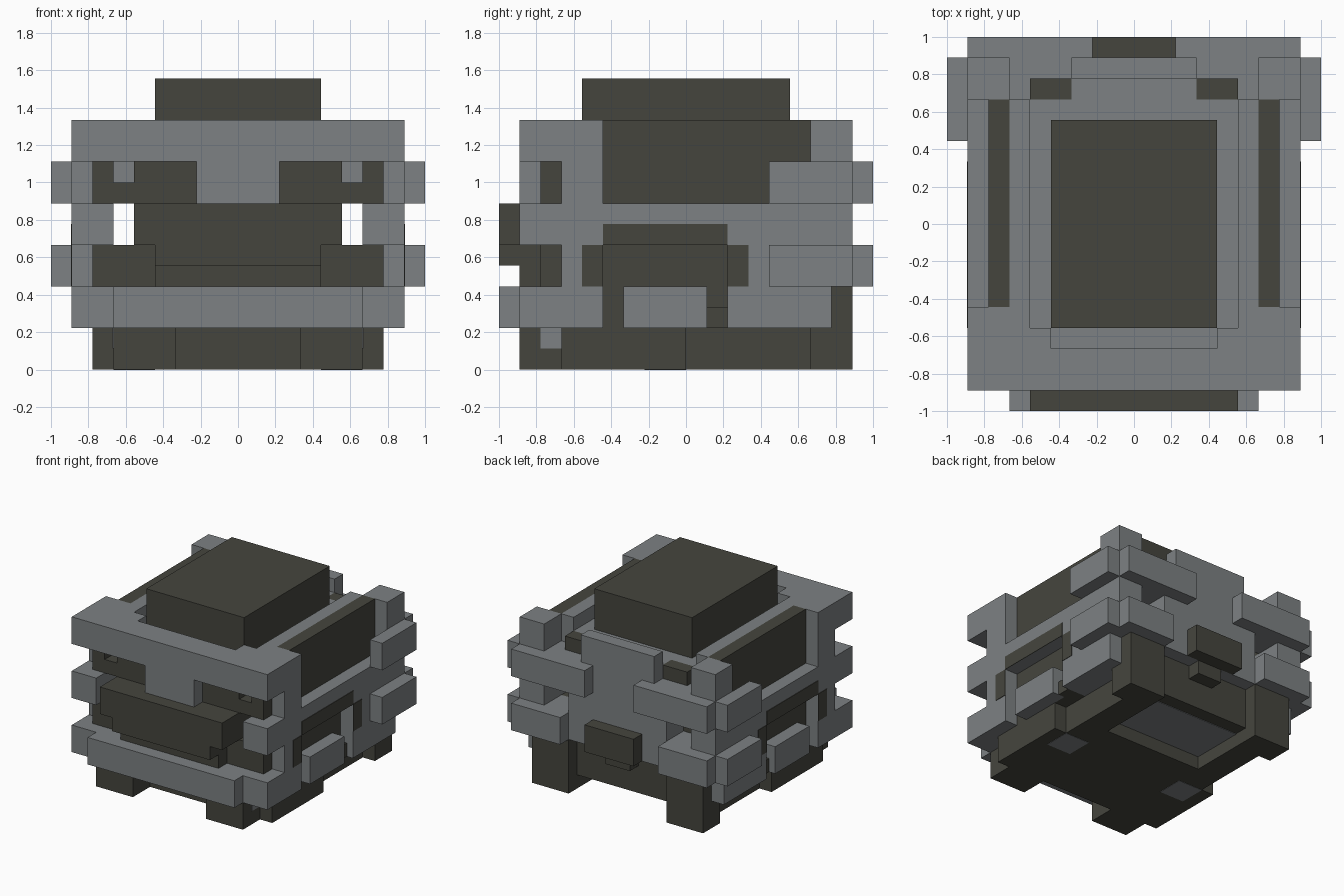
import bpy

U = 1 / 9  # one block of the grid

if "Cube" in bpy.data.objects:
    bpy.data.objects.remove(bpy.data.objects["Cube"], do_unlink=True)


def material(name, rgb):
    m = bpy.data.materials.new(name)
    m.use_nodes = True
    m.diffuse_color = (*rgb, 1)
    m.node_tree.nodes["Principled BSDF"].inputs["Base Color"].default_value = (*rgb, 1)
    return m


GREY = material("steel grey", (0.205, 0.22, 0.227))
DARK = material("dark olive", (0.06, 0.06, 0.048))


def box(name, mat, x, y, z):
    """Box from block ranges x, y, z."""
    verts = [(a * U, b * U, c * U) for c in z for b in y for a in x]
    faces = [(0, 2, 3, 1), (4, 5, 7, 6), (0, 1, 5, 4),
             (2, 6, 7, 3), (0, 4, 6, 2), (1, 3, 7, 5)]
    mesh = bpy.data.meshes.new(name)
    mesh.from_pydata(verts, [], faces)
    mesh.materials.append(mat)
    ob = bpy.data.objects.new(name, mesh)
    bpy.context.collection.objects.link(ob)
    return ob


def pair(name, mat, x, y, z):
    """The same box on both sides."""
    box("left_" + name, mat, x, y, z)
    box("right_" + name, mat, (-x[1], -x[0]), y, z)


# Inner core and top block
box("core", DARK, (-5, 5), (-6, 6), (6, 10))
box("lower_core", DARK, (-6, 6), (-6, 6), (2, 6))
box("top_block", DARK, (-4, 4), (-5, 5), (11, 14))

# Roof with a shallow channel around the top block
box("roof_floor", GREY, (-6, 6), (-6, 6), (10, 11))
pair("roof_rail", GREY, (5, 6), (-4, 6), (11, 12))
box("front_top_bar", GREY, (-8, 8), (-8, -6), (10, 12))
pair("front_top_shoulder", GREY, (4, 8), (-6, -5), (10, 12))
pair("front_top_corner", GREY, (5, 8), (-5, -4), (10, 12))

# Face: brow, eye slab with square holes, jaw and snout
box("brow", GREY, (-2, 2), (-8, -7), (8, 10))
box("eye_slab_middle", DARK, (-5, 5), (-7, -6), (8, 10))
pair("eye_slab_side", DARK, (6, 7), (-7, -6), (8, 10))
pair("eye_slab_sill", DARK, (5, 6), (-7, -6), (8, 9))
box("snout", DARK, (-5, 5), (-9, -6), (6, 8))
box("snout_lower", DARK, (-4, 4), (-9, -7), (5, 6))
box("chin", DARK, (-4, 4), (-8, -7), (4, 5))
box("jaw", DARK, (-7, 7), (-7, -6), (4, 6))
box("front_lower_bar", GREY, (-8, 8), (-8, -6), (2, 4))
box("front_bumper", GREY, (-6, 6), (-9, -8), (2, 4))

# Side walls with an opening low in the middle
pair("upper_panel", DARK, (6, 7), (-4, 6), (8, 12))
pair("front_column", GREY, (6, 8), (-6, -4), (8, 10))
pair("side_belt", GREY, (6, 8), (-8, 8), (6, 8))
pair("lower_panel", DARK, (6, 7), (-4, 2), (2, 6))
pair("lower_wall_front", GREY, (6, 8), (-6, -4), (2, 6))
pair("lower_wall_back", GREY, (6, 8), (2, 7), (2, 4))
pair("middle_wall_back", GREY, (6, 8), (2, 8), (4, 6))
pair("opening_step", DARK, (7, 7.5), (1, 2), (2, 3))
pair("side_block", GREY, (7, 8), (-3, 1), (2, 4))
pair("opening_trim_top", DARK, (8, 8.04), (-4, 2), (6, 7))
pair("opening_trim_front", DARK, (8, 8.04), (-5, -4), (4, 6))
pair("opening_trim_back", DARK, (8, 8.04), (2, 3), (4, 6))

# Rear wall with windows, corner posts and roof edge
pair("corner_post", GREY, (6, 8), (6, 8), (8, 12))
box("rear_wall_middle", GREY, (-4, 4), (6, 8), (4, 10))
pair("rear_wall_top", GREY, (4, 6), (6, 8), (8, 10))
pair("rear_wall_bottom", GREY, (4, 6), (6, 8), (4, 6))
box("rear_roof_edge", GREY, (-3, 3), (7, 8), (10, 12))
box("rear_roof_floor", GREY, (-3, 3), (6, 7), (10, 11))
pair("roof_vent", DARK, (3, 5), (6, 7), (10, 11))

# Outer armour plates and rear box
for level, z, inner in (("upper", (8, 10), 2), ("lower", (4, 6), 4)):
    pair(level + "_rear_plate", GREY, (inner, 8), (8, 9), z)
    pair(level + "_side_plate", GREY, (8, 9), (4, 8), z)
box("rear_box", DARK, (-2, 2), (8, 9), (4, 6))
box("rear_box_support", DARK, (-1, 1), (7, 8), (3, 4))

# Underside and feet
pair("front_foot", DARK, (3, 6), (-8, -6), (0, 2))
box("wide_base", DARK, (-7, 7), (-6, 0), (0, 2))
box("middle_base", DARK, (-6, 6), (0, 2), (0, 2))
box("rear_base", DARK, (-6, 6), (2, 6), (1, 2))
box("rear_crossbar", DARK, (-4, 4), (6, 7), (1, 4))
pair("rear_foot_beam", DARK, (4, 6), (2, 6), (0, 1))
pair("rear_foot", DARK, (4, 7), (6, 8), (0, 4))
box("rear_base_underplate", GREY, (-4, 4), (2, 6), (0.96, 1))
pair("foot_patch", GREY, (6, 6.04), (-7, -6), (1, 2))
pair("sole_patch", GREY, (4, 6), (-2, 0), (-0.02, 0))
